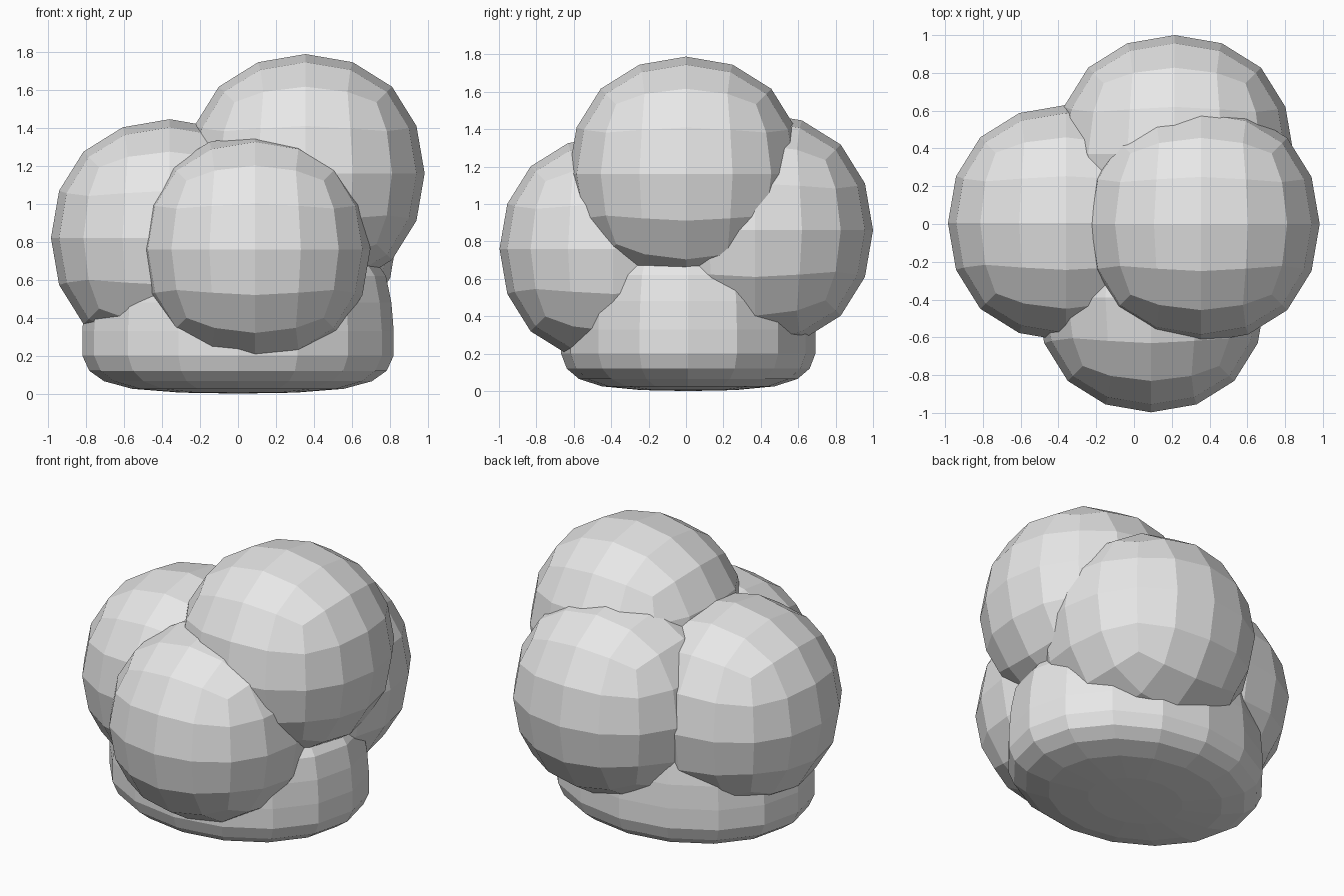
import bpy, bmesh, math

cube = bpy.data.objects.get("Cube")
if cube:
    bpy.data.objects.remove(cube, do_unlink=True)

# single plain grey material
grey = bpy.data.materials.new("plain_grey")
grey.use_nodes = True
COLOUR = (0.8, 0.8, 0.8, 1)
grey.diffuse_color = COLOUR
grey.node_tree.nodes["Principled BSDF"].inputs["Base Color"].default_value = COLOUR


def add_object(name, bm, location):
    mesh = bpy.data.meshes.new(name)
    bmesh.ops.recalc_face_normals(bm, faces=bm.faces)
    bm.to_mesh(mesh)
    bm.free()
    mesh.materials.append(grey)
    obj = bpy.data.objects.new(name, mesh)
    obj.location = location
    bpy.context.collection.objects.link(obj)
    return obj


def ball(name, location, radius):
    """Faceted ball: a cube rounded by two subdivision levels."""
    bm = bmesh.new()
    # a rounded cube shrinks to 0.8395 of its width
    bmesh.ops.create_cube(bm, size=2 * radius / 0.8395)
    obj = add_object(name, bm, location)
    mod = obj.modifiers.new("rounding", "SUBSURF")
    mod.levels = mod.render_levels = 2


# four overlapping balls
ball("right_ball", (-0.36, 0.005, 0.82), 0.625)
ball("top_ball", (0.355, 0.0, 1.16), 0.628)
ball("front_ball", (0.09, -0.39, 0.76), 0.607)
ball("back_ball", (0.215, 0.37, 0.86), 0.63)

# oval base: stacked rings of (scale, height), rounded under and domed above
RINGS = [(0.37, 0.005), (0.68, 0.025), (0.86, 0.065), (0.955, 0.12), (1, 0.2),
         (1, 0.33), (0.985, 0.48), (0.95, 0.62), (0.85, 0.74), (0.6, 0.82)]
SIDES = 16
bm = bmesh.new()
loops = []
for scale, z in RINGS:
    angles = [2 * math.pi * i / SIDES for i in range(SIDES)]
    loops.append([bm.verts.new((0.82 * scale * math.cos(a),
                                0.68 * scale * math.sin(a), z)) for a in angles])
for low, high in zip(loops, loops[1:]):
    for i in range(SIDES):
        j = (i + 1) % SIDES
        bm.faces.new((low[i], low[j], high[j], high[i]))
for loop, z in ((loops[0], 0), (loops[-1], 0.85)):
    centre = bm.verts.new((0, 0, z))
    for i in range(SIDES):
        bm.faces.new((loop[i], loop[(i + 1) % SIDES], centre))
add_object("base", bm, (0, 0.012, 0))
